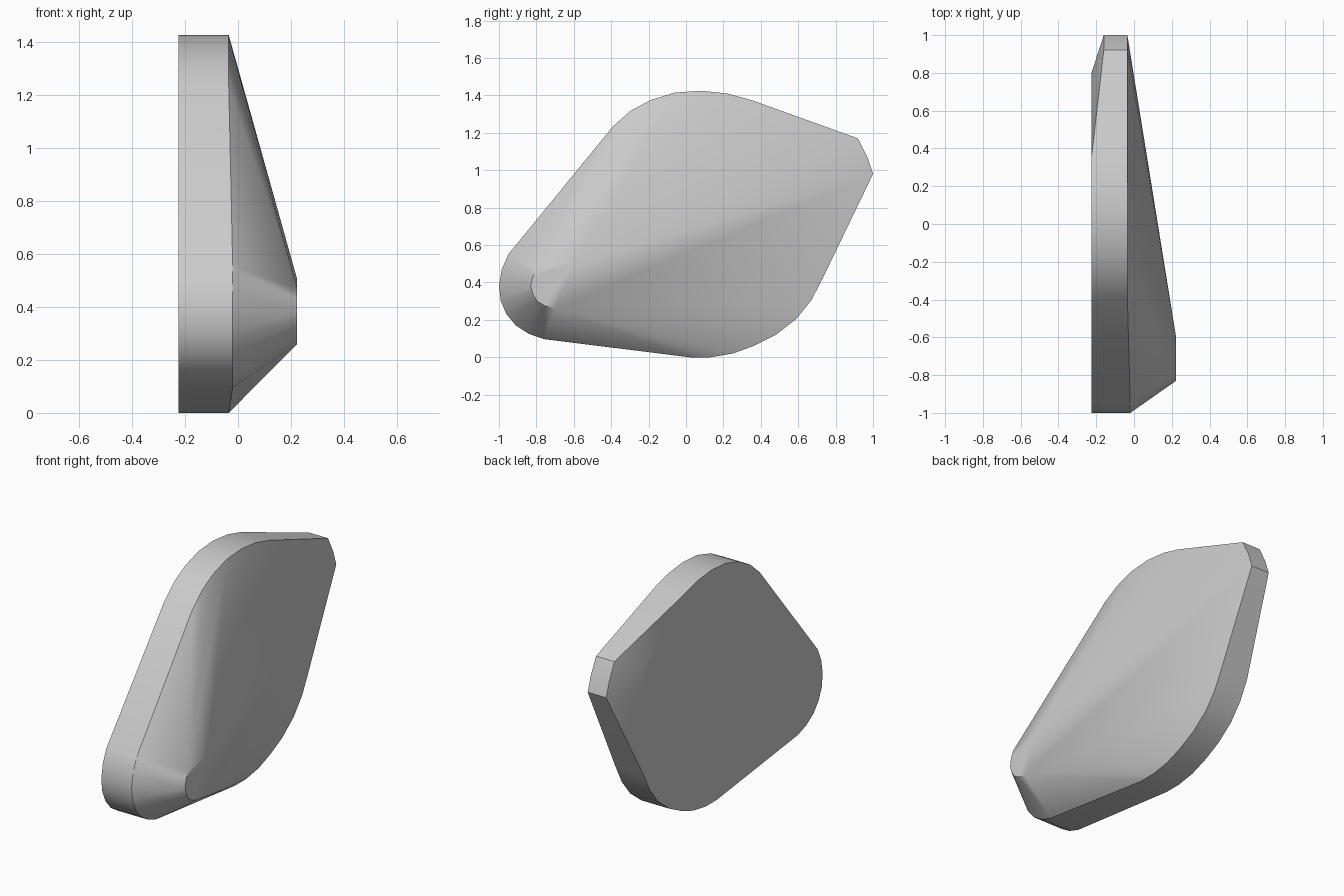
import bpy
import bmesh

cube = bpy.data.objects.get("Cube")
if cube:
    bpy.data.objects.remove(cube)

grey = bpy.data.materials.new("light grey")
grey.use_nodes = True
colour = (0.6, 0.6, 0.6, 1)
grey.diffuse_color = colour
grey.node_tree.nodes["Principled BSDF"].inputs["Base Color"].default_value = colour

# Side profile as (y, z) runs: rounded nose, belly, blunt tip, rounded crown
nose = [(-.95, .55), (-.985, .47), (-1, .38), (-.99, .3), (-.96, .23),
        (-.91, .17), (-.84, .125), (-.76, .097)]
belly = [(.02, 0), (.13, 0), (.25, .02), (.36, .06), (.48, .12),
         (.59, .205), (.67, .305), (.73, .42)]
tip = [(1, .98), (.97, 1.07), (.92, 1.17)]
crown = [(.35, 1.375), (.22, 1.41), (.08, 1.425), (-.06, 1.415),
         (-.19, 1.375), (-.3, 1.315), (-.39, 1.235), (-.48, 1.12)]
# Small raised flat near the nose
cap = [(-.6, .505), (-.8, .47), (-.82, .43), (-.83, .38), (-.82, .34),
       (-.795, .3), (-.755, .275), (-.7, .26)]
# Flat inner face stops short of the tip, leaving a shallow bevel
tip_inset = [(.8, .93), (.74, 1.08)]

INNER, BEVEL, RIM, NOSE_RIM, OUTER = -.225, -.16, -.035, -.02, .223
layers = [
    (INNER, nose + belly + tip_inset + crown),
    (BEVEL, tip),
    (RIM, belly + tip + crown),
    (NOSE_RIM, nose),
    (OUTER, cap),
]

# Skin all the sections as one convex shell
bm = bmesh.new()
for x, points in layers:
    for y, z in points:
        bm.verts.new((x, y, z))
hull = bmesh.ops.convex_hull(bm, input=bm.verts[:])
loose = [v for v in bm.verts if not v.link_faces]
bmesh.ops.delete(bm, geom=loose, context='VERTS')
bmesh.ops.dissolve_limit(bm, angle_limit=.01, verts=bm.verts[:], edges=bm.edges[:])
bmesh.ops.recalc_face_normals(bm, faces=bm.faces[:])

mesh = bpy.data.meshes.new("shell")
bm.to_mesh(mesh)
bm.free()
mesh.materials.append(grey)
shell = bpy.data.objects.new("tapered_shell", mesh)
bpy.context.collection.objects.link(shell)

# Smooth the rounded runs, keep the rims crisp
bpy.ops.object.select_all(action='DESELECT')
shell.select_set(True)
bpy.context.view_layer.objects.active = shell
bpy.ops.object.shade_smooth_by_angle(angle=.55)
